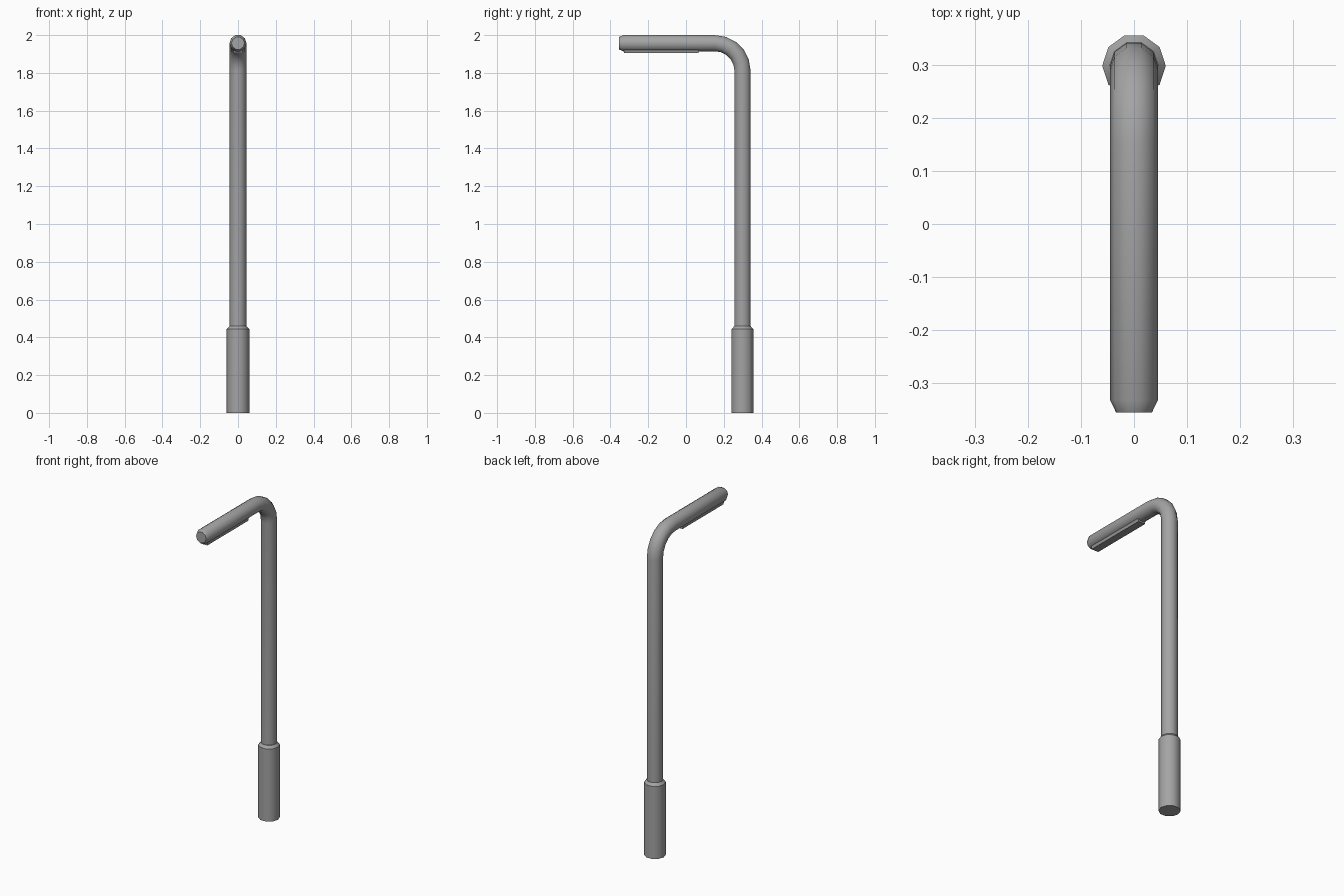
import bpy, bmesh, math
from mathutils import Vector

if "Cube" in bpy.data.objects:
    bpy.data.objects.remove(bpy.data.objects["Cube"])

SIDES = 10


def material(name, level):
    mat = bpy.data.materials.new(name)
    mat.diffuse_color = (level, level, level, 1)
    mat.use_nodes = True
    mat.node_tree.nodes["Principled BSDF"].inputs["Base Color"].default_value = mat.diffuse_color
    return mat


METAL = material("dark_grey_metal", 0.37)
LAMP = material("lamp_grey", 0.30)


def finish(name, bm, angle, mat):
    bmesh.ops.recalc_face_normals(bm, faces=bm.faces)
    me = bpy.data.meshes.new(name)
    bm.to_mesh(me)
    bm.free()
    me.materials.append(mat)
    ob = bpy.data.objects.new(name, me)
    bpy.context.collection.objects.link(ob)
    bpy.ops.object.select_all(action='DESELECT')
    ob.select_set(True)
    bpy.context.view_layer.objects.active = ob
    bpy.ops.object.shade_smooth_by_angle(angle=math.radians(angle))


def sweep(name, stations, angle):
    """Skin 10-sided rings; each station is (y, z, radius, tilt) in the YZ plane."""
    bm = bmesh.new()
    rings = []
    for y, z, r, tilt in stations:
        depth = Vector((0, math.cos(tilt), math.sin(tilt)))
        ring = []
        for i in range(SIDES):
            a = 2 * math.pi * i / SIDES
            ring.append(bm.verts.new(Vector((r * math.cos(a), y, z)) + depth * r * math.sin(a)))
        rings.append(ring)
    for lo, hi in zip(rings, rings[1:]):
        for i in range(SIDES):
            j = (i + 1) % SIDES
            bm.faces.new((lo[i], lo[j], hi[j], hi[i]))
    bm.faces.new(rings[0][::-1])
    bm.faces.new(rings[-1])
    finish(name, bm, angle, METAL)


# base sleeve with a tapered collar
sweep("base_sleeve", [(0.299, 0, 0.06, 0), (0.299, 0.443, 0.06, 0), (0.299, 0.459, 0.046, 0)], 37)

# pole, quarter bend and arm with a chamfered tip
R, CY, CZ, PR = 0.145, 0.154, 1.812, 0.045
path = [(0.299, 0.44, PR, 0)]
for k in range(6):
    t = math.pi / 2 * k / 5
    path.append((CY + R * math.cos(t), CZ + R * math.sin(t), PR, t))
path += [(-0.333, CZ + R, PR, math.pi / 2), (-0.356, CZ + R, 0.034, math.pi / 2)]
sweep("pole_and_arm", path, 45)

# light strip under the arm
bm = bmesh.new()
bmesh.ops.create_cube(bm, size=1)
for v in bm.verts:
    v.co.x *= 0.052 if v.co.z > 0 else 0.046
    v.co.y = v.co.y * 0.395 - 0.132
    v.co.z = v.co.z * 0.024 + 1.916
finish("light_strip", bm, 30, LAMP)
